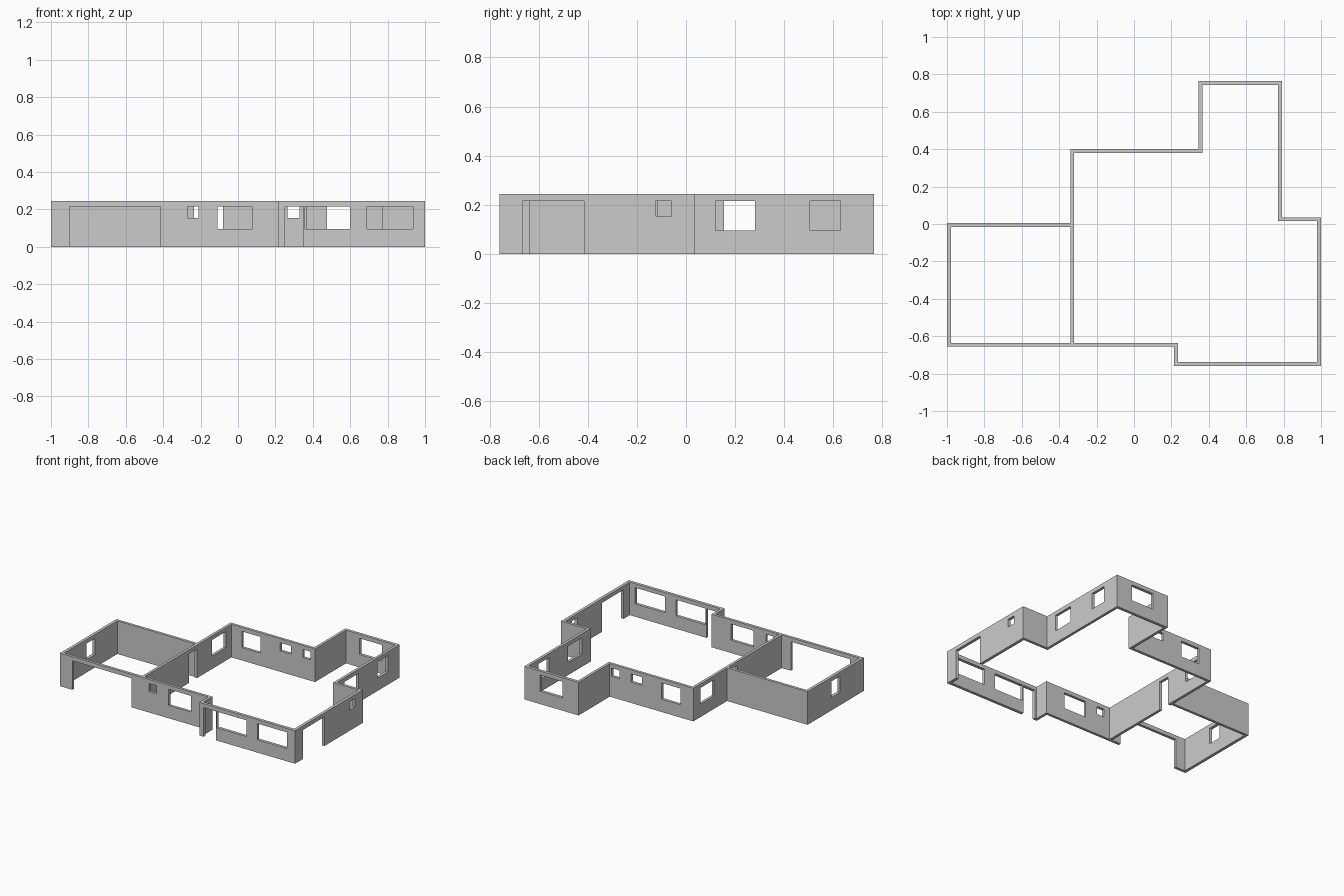
import bpy, bmesh
from mathutils import Matrix

if "Cube" in bpy.data.objects:
    bpy.data.objects.remove(bpy.data.objects["Cube"])

HEIGHT, HEAD = 0.245, 0.215      # wall top, head of every opening
SILL, HIGH_SILL = 0.095, 0.155   # normal and small windows

# Floor plan: outer outline plus the inner faces of the two spaces
outer = [(-1, -.655), (.215, -.655), (.215, -.76), (1, -.76), (1, .035),
         (.79, .035), (.79, .765), (.345, .765), (.345, .4), (-.34, .4),
         (-.34, .005), (-1, .005)]
house = [(-.32, -.635), (.235, -.635), (.235, -.738), (.978, -.738),
         (.978, .015), (.77, .015), (.77, .743), (.365, .743),
         (.365, .38), (-.32, .38)]
garage = [(-.978, -.635), (-.34, -.635), (-.34, -.015), (-.978, -.015)]

# Openings: (axis along wall, wall centre line, start, end, sill)
openings = [
    ('x', -.645, -.90, -.415, -.1),        # garage door
    ('x', -.645, -.27, -.21, HIGH_SILL),   # front windows
    ('x', -.645, -.11, .075, SILL),
    ('x', -.749, .25, .35, -.1),           # front door
    ('x', -.749, .357, .60, SILL),
    ('x', -.749, .69, .935, SILL),
    ('y', .989, -.665, -.415, -.1),        # side doorway
    ('y', .989, -.125, -.06, HIGH_SILL),
    ('y', .78, .12, .28, SILL),            # back wing windows
    ('y', .78, .505, .63, SILL),
    ('x', .754, .475, .66, SILL),
    ('x', .39, -.235, -.08, SILL),         # back windows
    ('x', .39, .08, .17, HIGH_SILL),
    ('x', .39, .265, .33, HIGH_SILL),
    ('y', -.33, .155, .315, SILL),         # left window
    ('y', -.33, -.115, -.025, -.1),        # door to garage
    ('y', -.989, -.375, -.275, SILL),      # garage window
]


def add_object(name, mesh):
    obj = bpy.data.objects.new(name, mesh)
    bpy.context.collection.objects.link(obj)
    return obj


def clean(mesh):
    bm = bmesh.new()
    bm.from_mesh(mesh)
    bmesh.ops.remove_doubles(bm, verts=bm.verts, dist=1e-5)
    bmesh.ops.recalc_face_normals(bm, faces=bm.faces)
    bm.to_mesh(mesh)
    bm.free()


# Walls: filled plan extruded to full height
plan = bpy.data.curves.new("plan", 'CURVE')
plan.dimensions, plan.fill_mode, plan.extrude = '2D', 'BOTH', HEIGHT / 2
for loop in (outer, house, garage):
    spline = plan.splines.new('POLY')
    spline.points.add(len(loop) - 1)
    for point, (x, y) in zip(spline.points, loop):
        point.co = (x, y, 0, 1)
    spline.use_cyclic_u = True
plan_obj = add_object("plan", plan)
dg = bpy.context.evaluated_depsgraph_get()
mesh = bpy.data.meshes.new_from_object(plan_obj.evaluated_get(dg))
bpy.data.objects.remove(plan_obj)
mesh.transform(Matrix.Translation((0, 0, HEIGHT / 2)))
clean(mesh)
walls = add_object("house_walls", mesh)

# One cutter holding a box for every door and window
bm = bmesh.new()
for axis, line, a, b, sill in openings:
    centre, size = ((a + b) / 2, line), (b - a, .04)
    if axis == 'y':
        centre, size = centre[::-1], size[::-1]
    bmesh.ops.create_cube(bm, size=1, matrix=(
        Matrix.Translation((*centre, (sill + HEAD) / 2))
        @ Matrix.Diagonal((*size, HEAD - sill, 1))))
cut_mesh = bpy.data.meshes.new("opening_cutter")
bm.to_mesh(cut_mesh)
bm.free()
cutter = add_object("opening_cutter", cut_mesh)
cutter.hide_render = True

# Cut the openings and keep the result
mod = walls.modifiers.new("openings", 'BOOLEAN')
mod.operation, mod.solver, mod.object = 'DIFFERENCE', 'EXACT', cutter
dg = bpy.context.evaluated_depsgraph_get()
cut = bpy.data.meshes.new_from_object(walls.evaluated_get(dg))
walls.modifiers.clear()
walls.data = cut
bpy.data.objects.remove(cutter)
for poly in walls.data.polygons:
    poly.use_smooth = False
